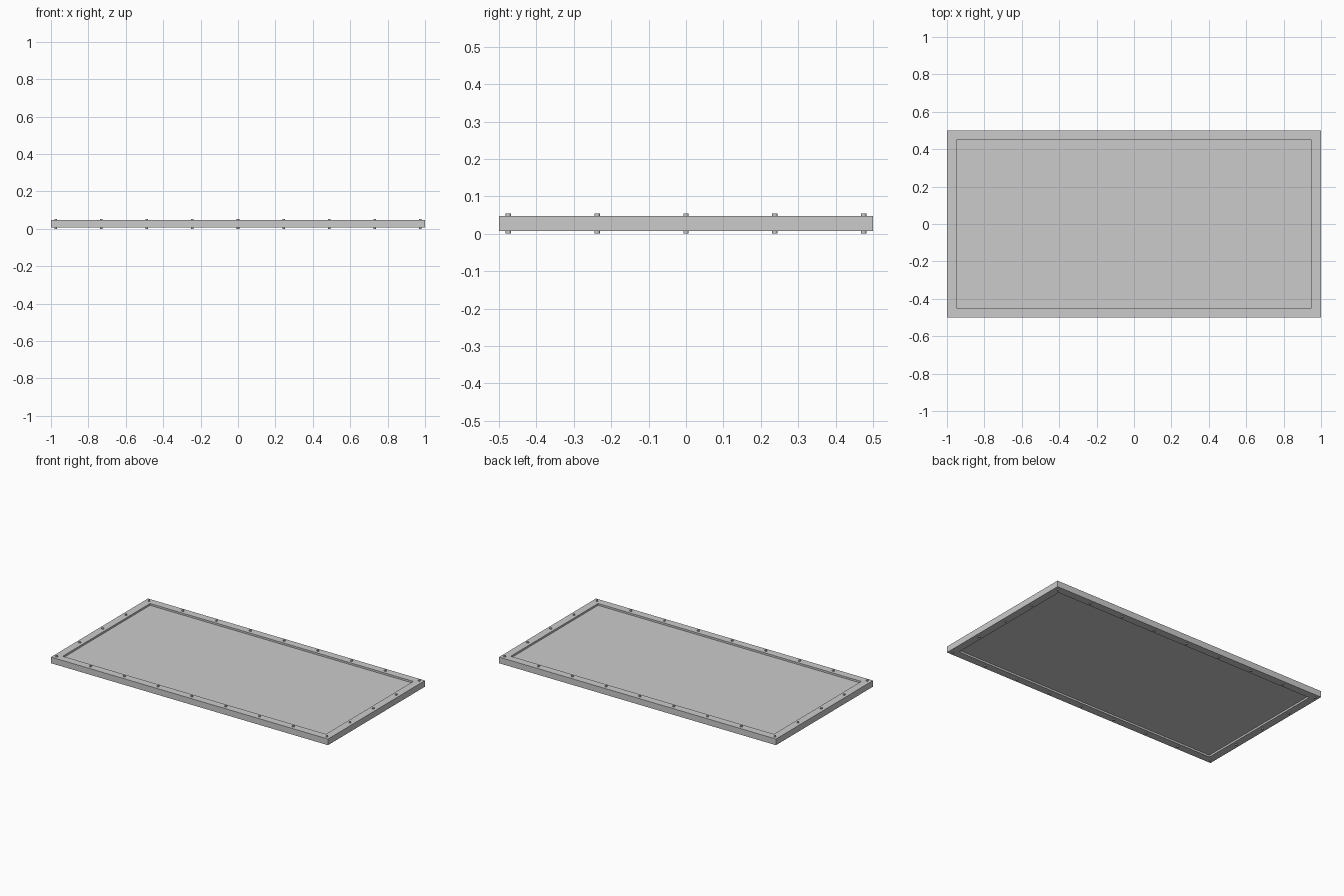
import bpy, bmesh

if "Cube" in bpy.data.objects:
    bpy.data.objects.remove(bpy.data.objects["Cube"])

Z0, Z1 = 0.007, 0.047      # frame bottom and top
RIM = 0.05                 # frame width
DEPTH = 0.012              # recess of the infill panel


def make_object(name, bm):
    bmesh.ops.recalc_face_normals(bm, faces=bm.faces)
    mesh = bpy.data.meshes.new(name)
    bm.to_mesh(mesh)
    bm.free()
    obj = bpy.data.objects.new(name, mesh)
    bpy.context.collection.objects.link(obj)
    return obj


# Rectangular frame: four loops joined into a hollow ring
bm = bmesh.new()
corners = [(-1, -1), (1, -1), (1, 1), (-1, 1)]
section = [(0, Z0), (0, Z1), (RIM, Z1), (RIM, Z0)]
loops = [[bm.verts.new((sx * (1 - d), sy * (0.5 - d), z)) for sx, sy in corners]
         for d, z in section]
for i in range(4):
    for j in range(4):
        a, b = loops[i], loops[(i + 1) % 4]
        k = (j + 1) % 4
        bm.faces.new((a[j], a[k], b[k], b[j]))
make_object("frame", bm)

# Flat infill panel, recessed on both sides
bm = bmesh.new()
bmesh.ops.create_cube(bm, size=1)
for v in bm.verts:
    v.co.x *= 2 - 2 * RIM
    v.co.y *= 1 - 2 * RIM
    v.co.z = (Z0 + Z1) / 2 + v.co.z * (Z1 - Z0 - 2 * DEPTH)
make_object("panel", bm)

# Bolts around the rim, with heads showing above and below
spots = [(-0.975 + i * 0.24375, s * 0.475) for i in range(9) for s in (-1, 1)]
spots += [(s * 0.975, y) for y in (-0.2375, 0, 0.2375) for s in (-1, 1)]
for n, (x, y) in enumerate(spots):
    bm = bmesh.new()
    bmesh.ops.create_cone(bm, cap_ends=True, segments=12, radius1=0.007,
                          radius2=0.007, depth=0.054)
    bmesh.ops.translate(bm, verts=bm.verts, vec=(x, y, 0.027))
    bolt = make_object(f"bolt_{n + 1}", bm)
    for p in bolt.data.polygons:
        p.use_smooth = abs(p.normal.z) < 0.5
    for e in bolt.data.edges:
        za, zb = (bolt.data.vertices[i].co.z for i in e.vertices)
        e.use_edge_sharp = abs(za - zb) < 0.001
